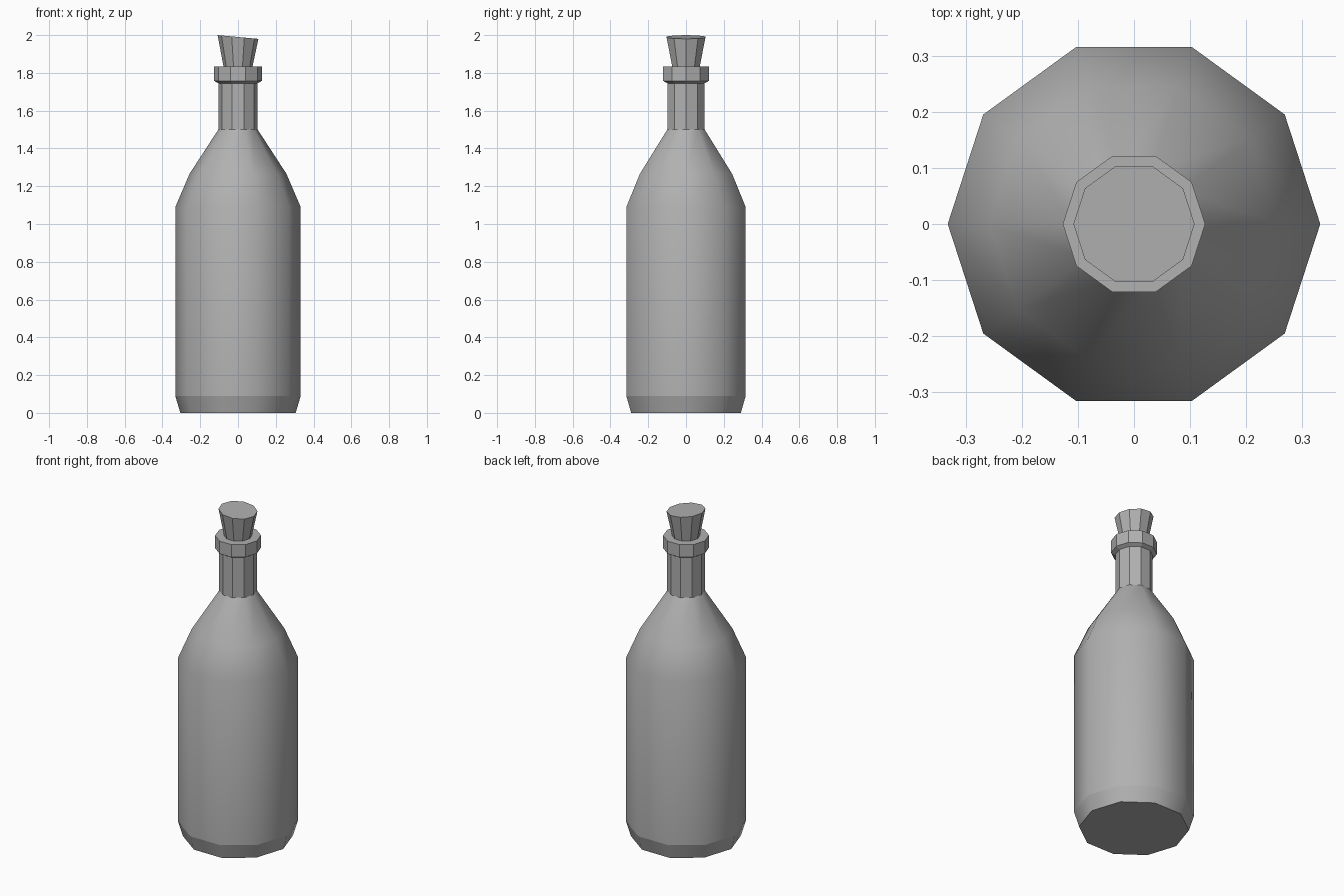
import bpy, bmesh, math

if "Cube" in bpy.data.objects:
    bpy.data.objects.remove(bpy.data.objects["Cube"])

SIDES = 10

# Dark grey shared by all parts
grey = bpy.data.materials.new("dark_grey")
grey.diffuse_color = (0.44, 0.44, 0.44, 1)
grey.use_nodes = True
grey.node_tree.nodes["Principled BSDF"].inputs["Base Color"].default_value = grey.diffuse_color


def lathe(name, profile, cap_bottom=False, cap_top=False, slant=0.0):
    """Revolve (radius, z) points into a ten-sided part; slant tilts the last ring."""
    bm = bmesh.new()
    rings = []
    for i, (r, z) in enumerate(profile):
        ring = []
        for k in range(SIDES):
            a = 2 * math.pi * k / SIDES
            x, y = r * math.cos(a), r * math.sin(a)
            dz = -slant * (x / r + 1) / 2 if i == len(profile) - 1 else 0
            ring.append(bm.verts.new((x, y, z + dz)))
        rings.append(ring)
    for low, high in zip(rings, rings[1:]):
        for k in range(SIDES):
            n = (k + 1) % SIDES
            bm.faces.new((low[k], low[n], high[n], high[k]))
    if cap_bottom:
        bm.faces.new(rings[0][::-1])
    if cap_top:
        bm.faces.new(rings[-1])
    mesh = bpy.data.meshes.new(name)
    bm.to_mesh(mesh)
    bm.free()
    mesh.materials.append(grey)
    obj = bpy.data.objects.new(name, mesh)
    bpy.context.collection.objects.link(obj)
    return obj


# Smooth bottle body with chamfered base and sloping shoulder
body = lathe("bottle_body", [(0.305, 0), (0.332, 0.09), (0.332, 1.09),
                             (0.257, 1.265), (0.104, 1.5)], cap_bottom=True)
bpy.context.view_layer.objects.active = body
body.select_set(True)
bpy.ops.object.shade_smooth_by_angle(angle=math.radians(42))

# Crisp crease where the base chamfer meets the wall
verts = body.data.vertices
for edge in body.data.edges:
    if all(abs(verts[v].co.z - 0.09) < 0.001 for v in edge.vertices):
        edge.use_edge_sharp = True

# Faceted neck with a raised lip around the mouth
lathe("bottle_neck", [(0.104, 1.5), (0.104, 1.745), (0.127, 1.758),
                      (0.127, 1.835), (0.078, 1.835)])

# Tapered cork with a slanted top
lathe("cork", [(0.07, 1.80), (0.077, 1.835), (0.108, 2.0)],
      cap_bottom=True, cap_top=True, slant=0.02)
